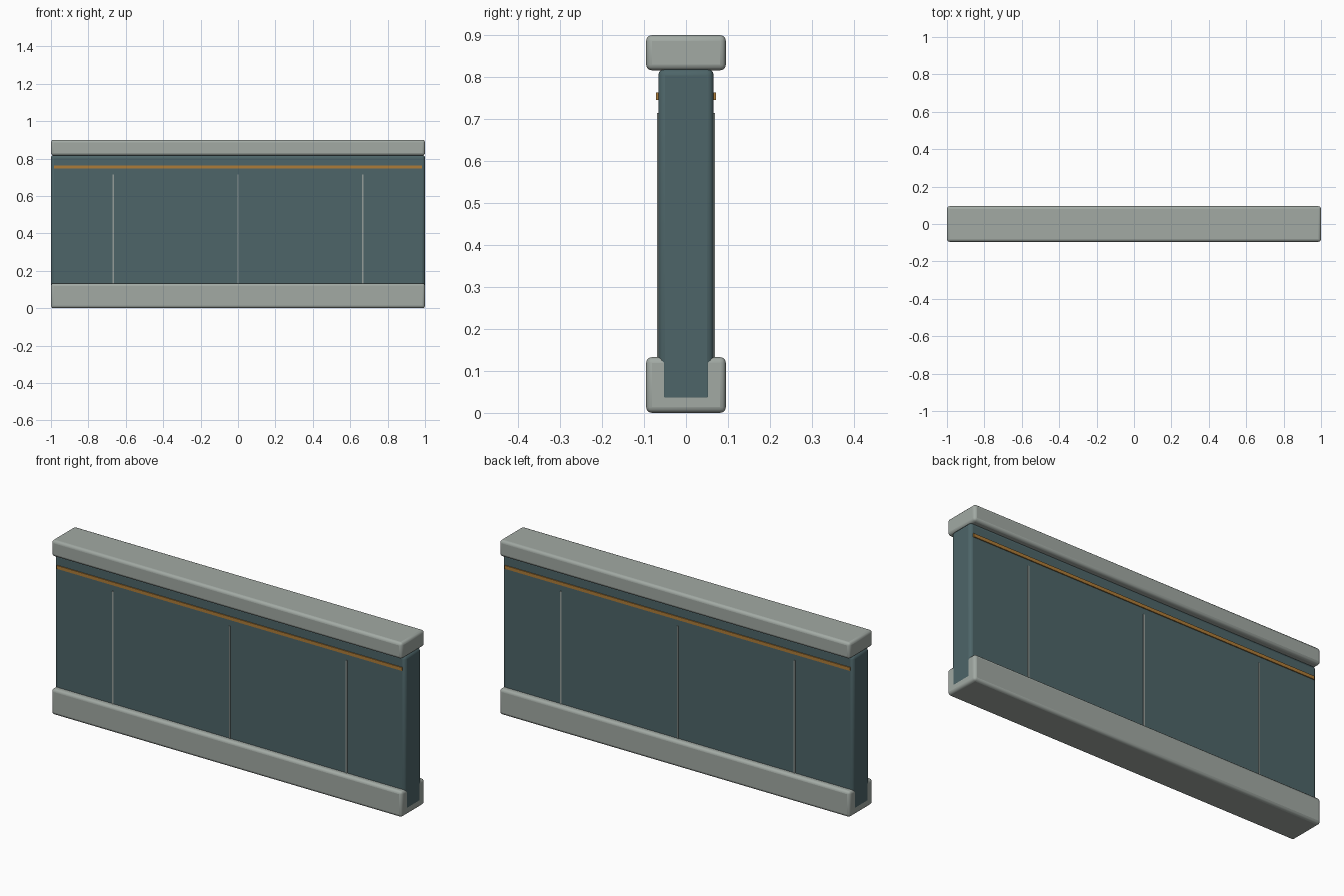
import bpy

if "Cube" in bpy.data.objects:
    bpy.data.objects.remove(bpy.data.objects["Cube"])


def material(name, rgb):
    m = bpy.data.materials.new(name)
    m.diffuse_color = (*rgb, 1)
    m.use_nodes = True
    m.node_tree.nodes["Principled BSDF"].inputs["Base Color"].default_value = m.diffuse_color
    return m


STONE = material("pale_stone", (0.36, 0.40, 0.37))
TEAL = material("dark_teal", (0.075, 0.13, 0.14))
BRASS = material("amber_trim", (0.42, 0.20, 0.04))
SEAM = material("seam_grey", (0.30, 0.34, 0.32))


def box(name, lo, hi, mat, bevel=0.0):
    size = [b - a for a, b in zip(lo, hi)]
    bpy.ops.mesh.primitive_cube_add(size=1, location=[(a + b) / 2 for a, b in zip(lo, hi)])
    o = bpy.context.object
    o.name = name
    o.scale = size
    bpy.ops.object.transform_apply(location=False, rotation=False, scale=True)
    o.data.materials.append(mat)
    if bevel:
        b = o.modifiers.new("rounded_edges", 'BEVEL')
        b.width = bevel
        b.segments = 3
        bpy.ops.object.shade_smooth_by_angle()
    return o


# Plinth, wall panel and coping
box("base_plinth", (-1, -0.095, 0), (1, 0.095, 0.133), STONE, 0.014)
box("wall_panel", (-1.0005, -0.066, 0.022), (1.0005, 0.066, 0.82), TEAL, 0.016)
box("top_cap", (-1, -0.095, 0.816), (1, 0.095, 0.9), STONE, 0.014)

# Trim strip and vertical seams on both faces
for side, s in (("front", -1), ("back", 1)):
    y0, y1 = sorted((s * 0.064, s * 0.071))
    box(f"{side}_trim_strip", (-0.985, y0, 0.746), (0.985, y1, 0.763), BRASS)
    y0, y1 = sorted((s * 0.064, s * 0.0695))
    for i, x in enumerate((-0.667, 0, 0.667)):
        box(f"{side}_seam_{i + 1}", (x - 0.004, y0, 0.125), (x + 0.004, y1, 0.714), SEAM)
